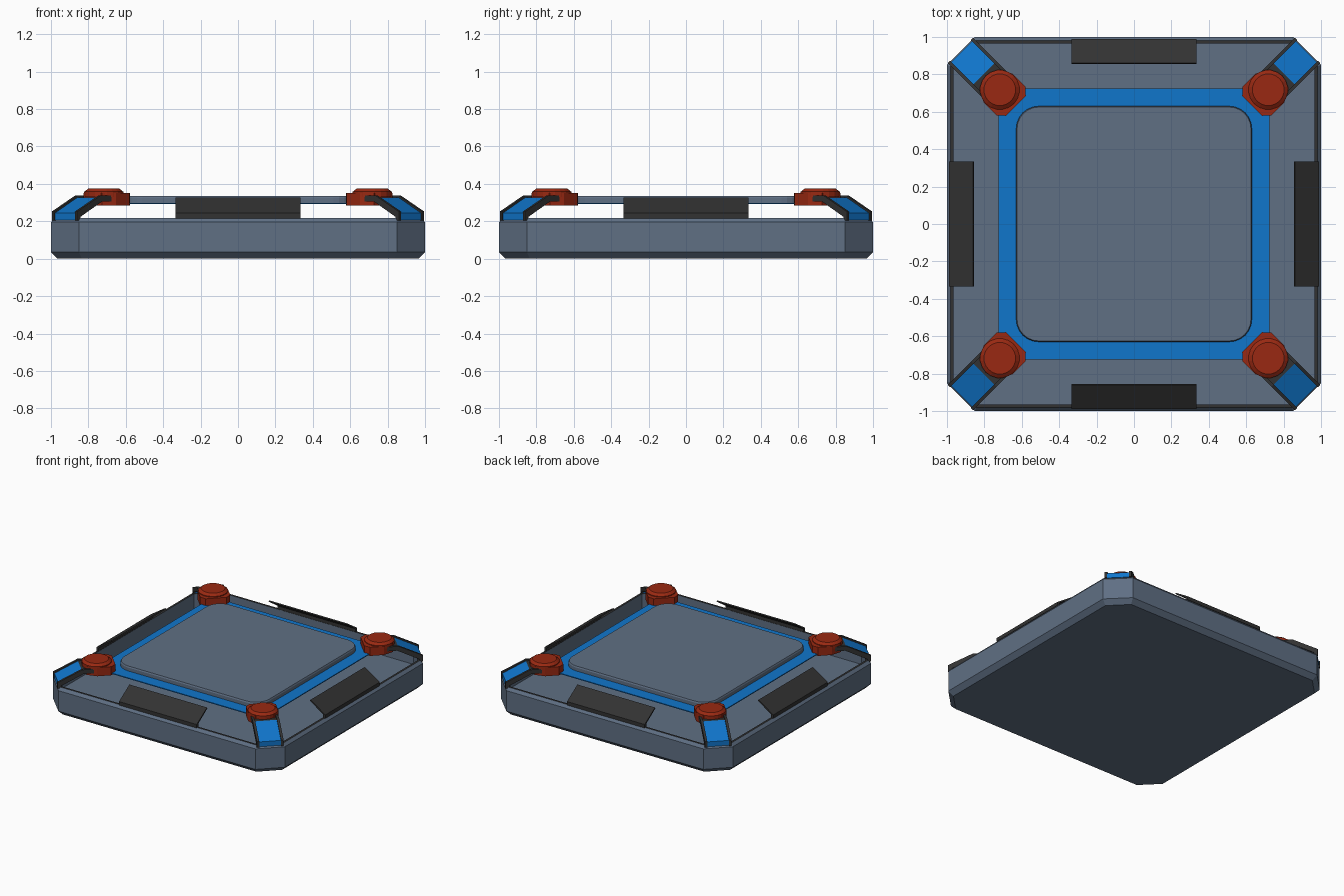
import bpy, bmesh, math
from mathutils import Matrix, Vector

if "Cube" in bpy.data.objects:
    bpy.data.objects.remove(bpy.data.objects["Cube"])


def material(name, color):
    m = bpy.data.materials.new(name)
    m.diffuse_color = (*color, 1)
    m.use_nodes = True
    m.node_tree.nodes["Principled BSDF"].inputs["Base Color"].default_value = m.diffuse_color
    return m


GREY = material("slate grey", (0.115, 0.16, 0.23))
BLACK = material("charcoal", (0.032, 0.032, 0.032))
BLUE = material("bright blue", (0.005, 0.18, 0.60))
RED = material("dark red", (0.32, 0.022, 0.006))


def finish(name, bm, mats):
    bmesh.ops.recalc_face_normals(bm, faces=bm.faces)
    me = bpy.data.meshes.new(name)
    bm.to_mesh(me)
    bm.free()
    for m in mats:
        me.materials.append(m)
    ob = bpy.data.objects.new(name, me)
    bpy.context.collection.objects.link(ob)
    return ob


def loft(name, loops, mats, rule=None, matrix=None):
    """Skin a stack of equal-length point loops and cap both ends."""
    bm = bmesh.new()
    rings = [[bm.verts.new(p) for p in lp] for lp in loops]
    n = len(rings[0])
    bm.faces.new(rings[0])
    bm.faces.new(rings[-1])
    for k in range(len(rings) - 1):
        a, b = rings[k], rings[k + 1]
        for i in range(n):
            j = (i + 1) % n
            f = bm.faces.new((a[i], a[j], b[j], b[i]))
            if rule:
                f.material_index = rule(k)
    if matrix:
        bm.transform(matrix)
    return finish(name, bm, mats)


def octagon(inset, z):
    """Chamfered square of half size 1, offset inwards."""
    h = 1 - inset
    e = h - (0.15 - 0.586 * inset)
    return [(h, -e, z), (h, e, z), (e, h, z), (-e, h, z),
            (-h, e, z), (-h, -e, z), (-e, -h, z), (e, -h, z)]


def rounded_square(h, r, z, steps=6):
    pts = []
    for q in range(4):
        cx, cy = [(1, 1), (-1, 1), (-1, -1), (1, -1)][q]
        for s in range(steps + 1):
            a = math.radians(90 * (q + s / steps))
            pts.append((cx * (h - r) + r * math.cos(a), cy * (h - r) + r * math.sin(a), z))
    return pts


def strip(name, profile, t0, t1, mat, matrix):
    """Extrude an (x, z) side profile across y from t0 to t1."""
    return loft(name, [[(x, t, z) for x, z in profile] for t in (t0, t1)], [mat], None, matrix)


# Tray: open chamfered box with a thin black rim
tray = [(0.035, 0), (0, 0.035), (0, 0.195), (0.018, 0.217), (0.034, 0.217), (0.034, 0.10)]
loft("tray", [octagon(d, z) for d, z in tray], [GREY, BLACK], lambda k: int(k == 3))

# Floating platform on a thin blue border plate
B = 0.725
loft("blue_border", [[(-B, -B, z), (B, -B, z), (B, B, z), (-B, B, z)] for z in (0.292, 0.299)], [BLUE])
loft("platform", [rounded_square(0.63, 0.12, 0.299), rounded_square(0.63, 0.12, 0.325),
                  rounded_square(0.625, 0.115, 0.335)], [GREY])

# Tilted side panels hinged on the rim
panel = [(0.968, 0.215), (0.988, 0.215), (0.988, 0.243), (0.860, 0.327), (0.855, 0.319), (0.968, 0.242)]
for i in range(4):
    strip("side_panel", panel, -0.335, 0.335, BLACK, Matrix.Rotation(math.pi / 2 * i, 4, 'Z'))

# Corner arms with clamps, built along +x and turned to each corner
rail = [(1.312, 0.205), (1.312, 0.252), (1.135, 0.338), (0.95, 0.338),
        (0.95, 0.305), (1.125, 0.305), (1.285, 0.225), (1.285, 0.205)]
cover = [(1.304, 0.207), (1.304, 0.245), (1.135, 0.328), (1.125, 0.308), (1.287, 0.228), (1.287, 0.207)]
bridge = [(1.135, 0.328), (0.98, 0.328), (0.98, 0.305), (1.125, 0.305)]
clamp = [(0.893, -0.075), (0.93, -0.108), (1.03, -0.108), (1.10, -0.07),
         (1.10, 0.07), (1.03, 0.108), (0.93, 0.108), (0.893, 0.075)]
for i in range(4):
    M = Matrix.Rotation(math.pi / 4 + math.pi / 2 * i, 4, 'Z')
    for s in (-1, 1):
        strip("arm_rail", rail, s * 0.078, s * 0.096, BLACK, M)
    strip("arm_cover", cover, -0.078, 0.078, BLUE, M)
    strip("arm_bridge", bridge, -0.078, 0.078, BLACK, M)
    loft("clamp", [[(x, y, z) for x, y in clamp] for z in (0.285, 0.352)], [RED], None, M)
    # Round cap on the clamp
    caps = [(0.106, 0.33), (0.106, 0.358), (0.085, 0.374)]
    loft("clamp_cap", [[(1.015 + r * math.cos(math.tau * k / 20), r * math.sin(math.tau * k / 20), z)
                        for k in range(20)] for r, z in caps], [RED], None, M)
